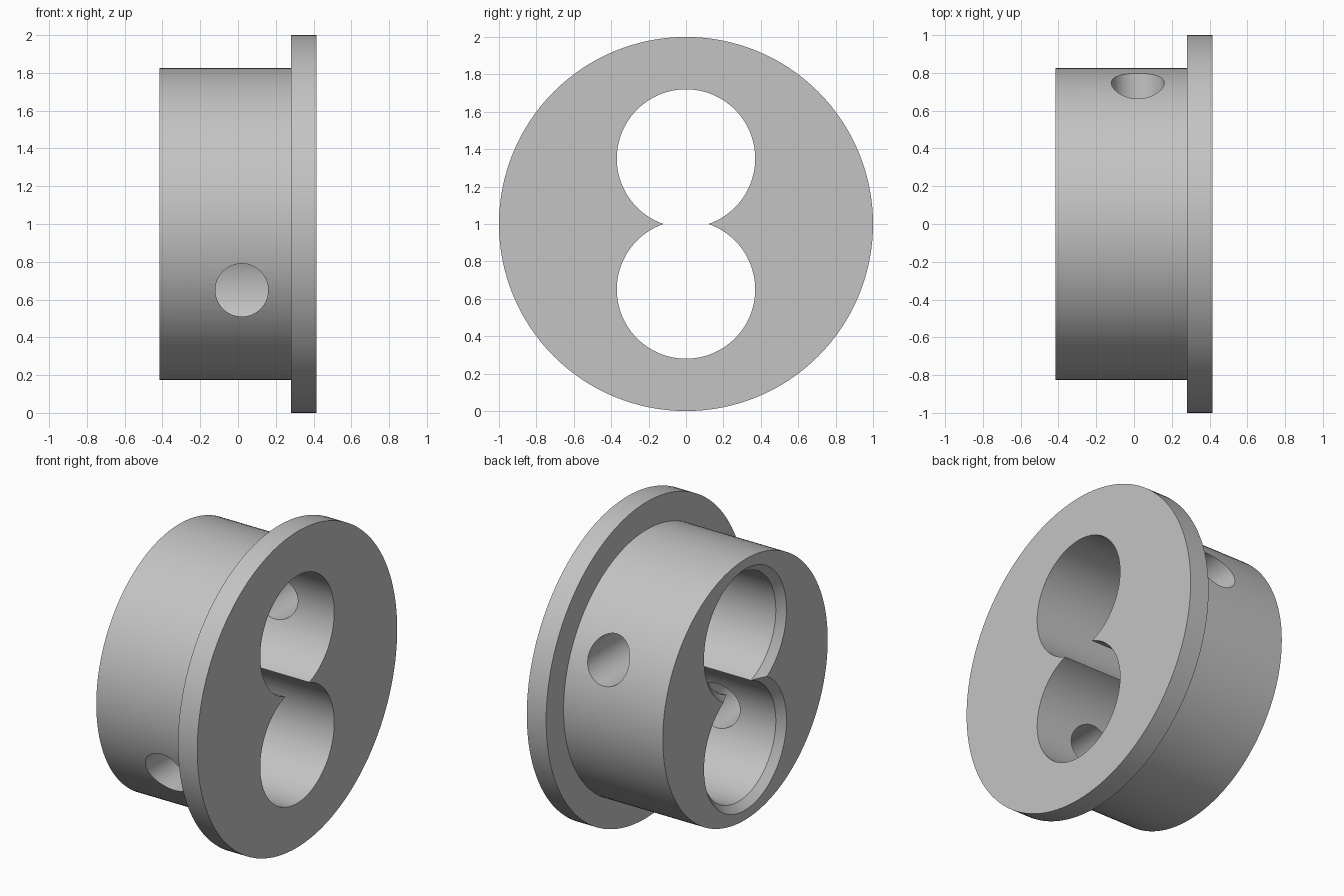
import bpy, bmesh, math
from mathutils import Matrix

if "Cube" in bpy.data.objects:
    bpy.data.objects.remove(bpy.data.objects["Cube"])

SIDES = 128
CENTRE_Z = 1.0
BORE_OFFSET = 0.35

grey = bpy.data.materials.new("plain grey")
grey.use_nodes = True
colour = (0.55, 0.55, 0.55, 1)
grey.diffuse_color = colour
grey.node_tree.nodes["Principled BSDF"].inputs["Base Color"].default_value = colour


def turned_part(name, profile, matrix):
    """Solid of revolution about its local x axis from (x, radius) points."""
    bm = bmesh.new()
    rings = []
    for x, r in profile:
        angles = [math.tau * i / SIDES for i in range(SIDES)]
        rings.append([bm.verts.new((x, r * math.cos(a), r * math.sin(a))) for a in angles])
    for a, b in zip(rings, rings[1:]):
        for i in range(SIDES):
            j = (i + 1) % SIDES
            bm.faces.new((a[i], a[j], b[j], b[i]))
    bm.faces.new(rings[0])
    bm.faces.new(rings[-1])
    bmesh.ops.recalc_face_normals(bm, faces=bm.faces)
    bm.transform(matrix)
    mesh = bpy.data.meshes.new(name)
    bm.to_mesh(mesh)
    bm.free()
    mesh.materials.append(grey)
    obj = bpy.data.objects.new(name, mesh)
    bpy.context.collection.objects.link(obj)
    return obj


def cut(target, cutter):
    cutter.hide_render = True
    mod = target.modifiers.new(cutter.name, "BOOLEAN")
    mod.operation = "DIFFERENCE"
    mod.solver = "EXACT"
    mod.object = cutter
    bpy.context.view_layer.objects.active = target
    bpy.ops.object.modifier_apply(modifier=mod.name)
    bpy.data.objects.remove(cutter)


# Flanged round body
body = turned_part("flanged_bushing",
                   [(-0.415, 0.825), (0.28, 0.825), (0.28, 1.0), (0.415, 1.0)],
                   Matrix.Translation((0, 0, CENTRE_Z)))

# Two overlapping bores, chamfered at the body end, each with one side hole
bore_profile = [(-0.465, 0.46), (-0.37, 0.37), (0.6, 0.37)]
for side in (1, -1):
    z = CENTRE_Z + side * BORE_OFFSET
    cut(body, turned_part("bore_cutter", bore_profile, Matrix.Translation((0, 0, z))))
for side in (1, -1):
    z = CENTRE_Z + side * BORE_OFFSET
    place = Matrix.Translation((0.02, 0, z)) @ Matrix.Rotation(side * math.pi / 2, 4, "Z")
    cut(body, turned_part("side_hole_cutter", [(0.1, 0.14), (1.0, 0.14)], place))

# Smooth walls with crisp rims
bpy.ops.object.select_all(action="DESELECT")
body.select_set(True)
bpy.context.view_layer.objects.active = body
bpy.ops.object.shade_smooth_by_angle(angle=math.radians(30))
